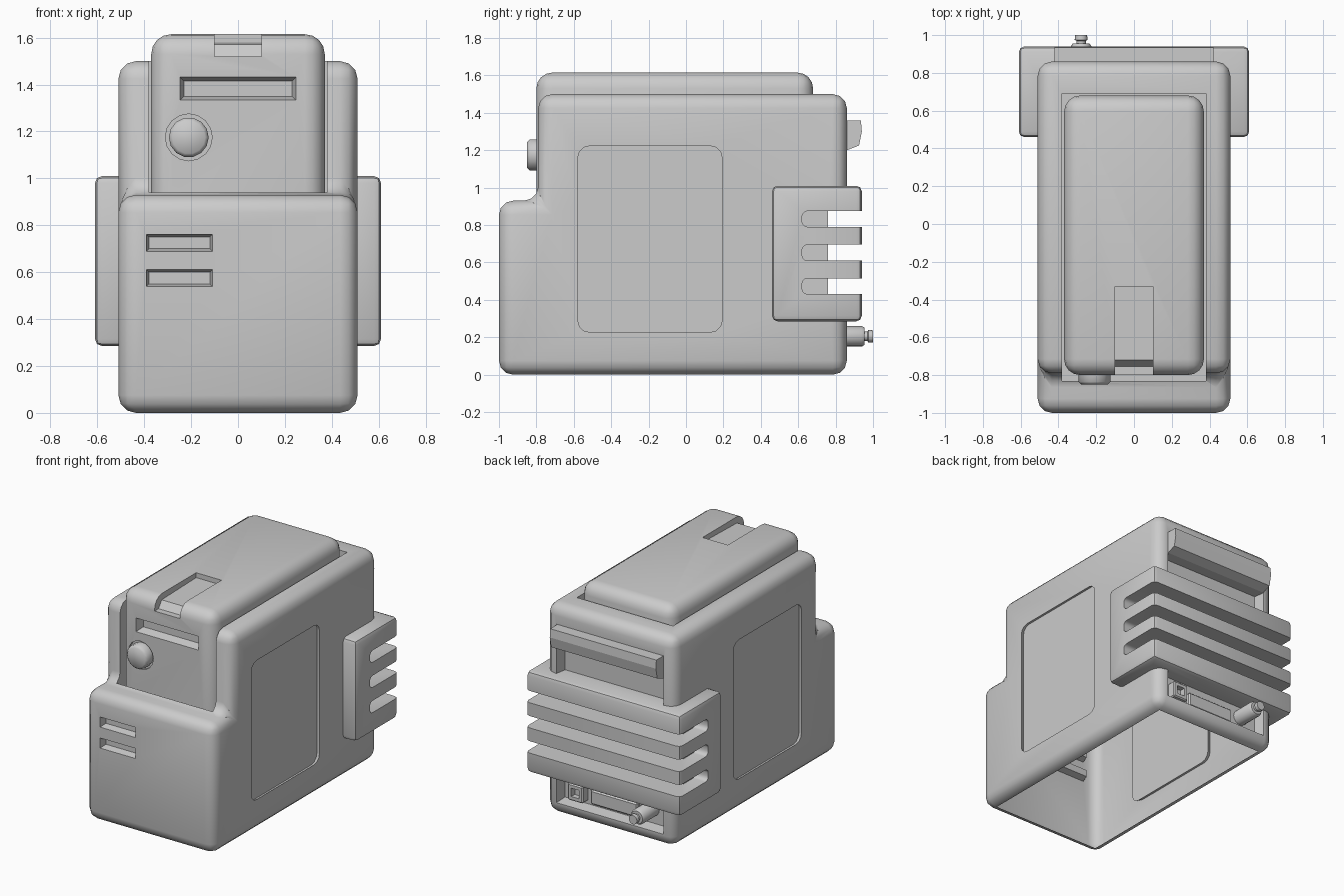
import bpy, bmesh, math
from mathutils import Matrix, Vector

if "Cube" in bpy.data.objects:
    bpy.data.objects.remove(bpy.data.objects["Cube"])


def finish(name, bm):
    bmesh.ops.recalc_face_normals(bm, faces=bm.faces)
    me = bpy.data.meshes.new(name)
    bm.to_mesh(me)
    bm.free()
    ob = bpy.data.objects.new(name, me)
    bpy.context.collection.objects.link(ob)
    return ob


def activate(ob):
    bpy.ops.object.select_all(action='DESELECT')
    ob.select_set(True)
    bpy.context.view_layer.objects.active = ob


def smooth(ob, angle=35):
    activate(ob)
    bpy.ops.object.shade_smooth_by_angle(angle=math.radians(angle))


def bevel(bm, width, seg, axis=None):
    edges = list(bm.edges)
    if axis is not None:
        edges = [e for e in edges
                 if abs((e.verts[0].co - e.verts[1].co).normalized()[axis]) > 0.99]
    if width:
        bmesh.ops.bevel(bm, geom=edges, offset=width, segments=seg, profile=0.5,
                        affect='EDGES', clamp_overlap=True)


def block(name, lo, hi, width=0, seg=2, axis=None, taper=None):
    """Box from corner to corner; taper = (axis, end, inset) narrows one end."""
    lo, hi = Vector(lo), Vector(hi)
    mid = (lo + hi) / 2
    bm = bmesh.new()
    bmesh.ops.create_cube(bm, size=1)
    for v in bm.verts:
        v.co = Vector(v.co[i] * (hi[i] - lo[i]) + mid[i] for i in range(3))
    bevel(bm, width, seg, axis)
    if taper:
        a, end, inset = taper
        for v in bm.verts:
            if (v.co[a] - mid[a]) * end > 0:
                for i in range(3):
                    if i != a:
                        v.co[i] -= math.copysign(inset, v.co[i] - mid[i])
    return finish(name, bm)


def prism(name, pts, half, width=0, seg=3):
    """(y, z) profile extruded across x."""
    bm = bmesh.new()
    f = bm.faces.new([bm.verts.new((-half, y, z)) for y, z in pts])
    ext = bmesh.ops.extrude_face_region(bm, geom=[f])['geom']
    for v in ext:
        if isinstance(v, bmesh.types.BMVert):
            v.co.x = half
    bmesh.ops.recalc_face_normals(bm, faces=bm.faces)
    bevel(bm, width, seg)
    return finish(name, bm)


def lathe(name, x, z, rings, sides=16):
    """Turned part along y; rings = (y, radius)."""
    bm = bmesh.new()
    loops = [[bm.verts.new((x + r * math.cos(2 * math.pi * i / sides), y,
                            z + r * math.sin(2 * math.pi * i / sides)))
              for i in range(sides)] for y, r in rings]
    for a, b in zip(loops, loops[1:]):
        for i in range(sides):
            j = (i + 1) % sides
            bm.faces.new((a[i], a[j], b[j], b[i]))
    bm.faces.new(loops[0])
    bm.faces.new(loops[-1])
    return finish(name, bm)


def cut(target, *cutters):
    for c in cutters:
        c.hide_render = True
        m = target.modifiers.new("cut", 'BOOLEAN')
        m.operation, m.solver, m.object = 'DIFFERENCE', 'EXACT', c
        activate(target)
        bpy.ops.object.modifier_apply(modifier=m.name)
        bpy.data.objects.remove(c, do_unlink=True)


SLOTS = [(0.43, 0.515), (0.61, 0.695), (0.79, 0.875)]

# Outer shell with stepped front
shell = prism("outer_shell", [(-1, 0), (0.86, 0), (0.86, 1.5), (-0.79, 1.5),
                              (-0.79, 0.93), (-1, 0.93)], 0.51, 0.075)
# Top well and its flared rim
cut(shell,
    block("c", (-0.38, -0.83, 0.87), (0.38, 0.69, 1.8)),
    block("c", (-0.38, -0.83, 1.44), (0.38, 0.69, 1.52), taper=(2, 1, -0.045)))
# Side panels
for s in (-1, 1):
    a, b = sorted((s * 0.48, s * 0.54))
    cut(shell, block("c", (a, -0.59, 0.215), (b, 0.205, 1.235), 0.06, 3, 0,
                     (0, s, -0.025)))
# Front vents
for z in (0.53, 0.68):
    cut(shell, block("c", (-0.40, -1.04, z), (-0.10, -0.95, z + 0.09),
                     taper=(1, 1, 0.02)))
# Back recess and slots behind the fins
cut(shell, block("c", (-0.43, 0.78, 0.08), (0.43, 0.9, 1.37), taper=(1, -1, 0.02)))
for z0, z1 in SLOTS:
    cut(shell, block("c", (-0.8, 0.76, z0), (0.8, 1.1, z1)))
# The shell is open underneath
bm = bmesh.new()
bm.from_mesh(shell.data)
bmesh.ops.delete(bm, geom=[f for f in bm.faces if f.calc_center_median().z < 0.002
                           and f.normal.z < -0.9], context='FACES')
bm.to_mesh(shell.data)
bm.free()
smooth(shell)

# Inner cartridge with slot, button seat and top latch notch
core = block("inner_cartridge", (-0.37, -0.80, 0.88), (0.37, 0.68, 1.615), 0.085, 4)
for v in core.data.vertices:
    if v.co.z < 1.0:
        v.co.z = 0.88
cut(core,
    block("c", (-0.26, -0.85, 1.32), (0.26, -0.74, 1.445), taper=(1, 1, 0.03)),
    prism("c", [(-0.33, 1.7), (-0.33, 1.58), (-0.72, 1.57), (-0.755, 1.52),
                (-0.9, 1.52), (-0.9, 1.7)], 0.1),
    lathe("c", -0.21, 1.175, [(-0.85, 0.1), (-0.78, 0.1)]))
smooth(core)
smooth(lathe("front_button", -0.21, 1.175, [(-0.78, 0.085), (-0.835, 0.085),
                                            (-0.85, 0.07)], 14), 50)

# Wrap-around fin clamp
clamp = block("fin_clamp", (-0.61, 0.46, 0.285), (0.61, 0.94, 1.01), 0.03, 2)
cut(clamp, block("c", (-0.5, 0.3, 0.1), (0.5, 0.77, 1.2)))
for z0, z1 in SLOTS:
    cut(clamp, block("c", (-0.8, 0.62, z0), (0.8, 1.2, z1), 0.03, 3, 0))
smooth(clamp)

# Rear grip bar
prism("rear_grip", [(0.77, 1.20), (0.86, 1.20), (0.925, 1.225), (0.94, 1.30),
                    (0.935, 1.36), (0.77, 1.36)], 0.42)

# Rear connectors
smooth(lathe("rear_plug", -0.28, 0.205,
             [(0.77, 0.055), (0.94, 0.055), (0.955, 0.045), (0.955, 0.025), (0.97, 0.025),
              (0.975, 0.034), (1.0, 0.032)]))
block("rear_plate", (-0.18, 0.77, 0.12), (0.19, 0.81, 0.22), 0.008, 1)
socket = block("rear_socket", (0.23, 0.77, 0.12), (0.35, 0.84, 0.24), 0.008, 1)
cut(socket, block("c", (0.26, 0.80, 0.15), (0.32, 0.9, 0.21)))
